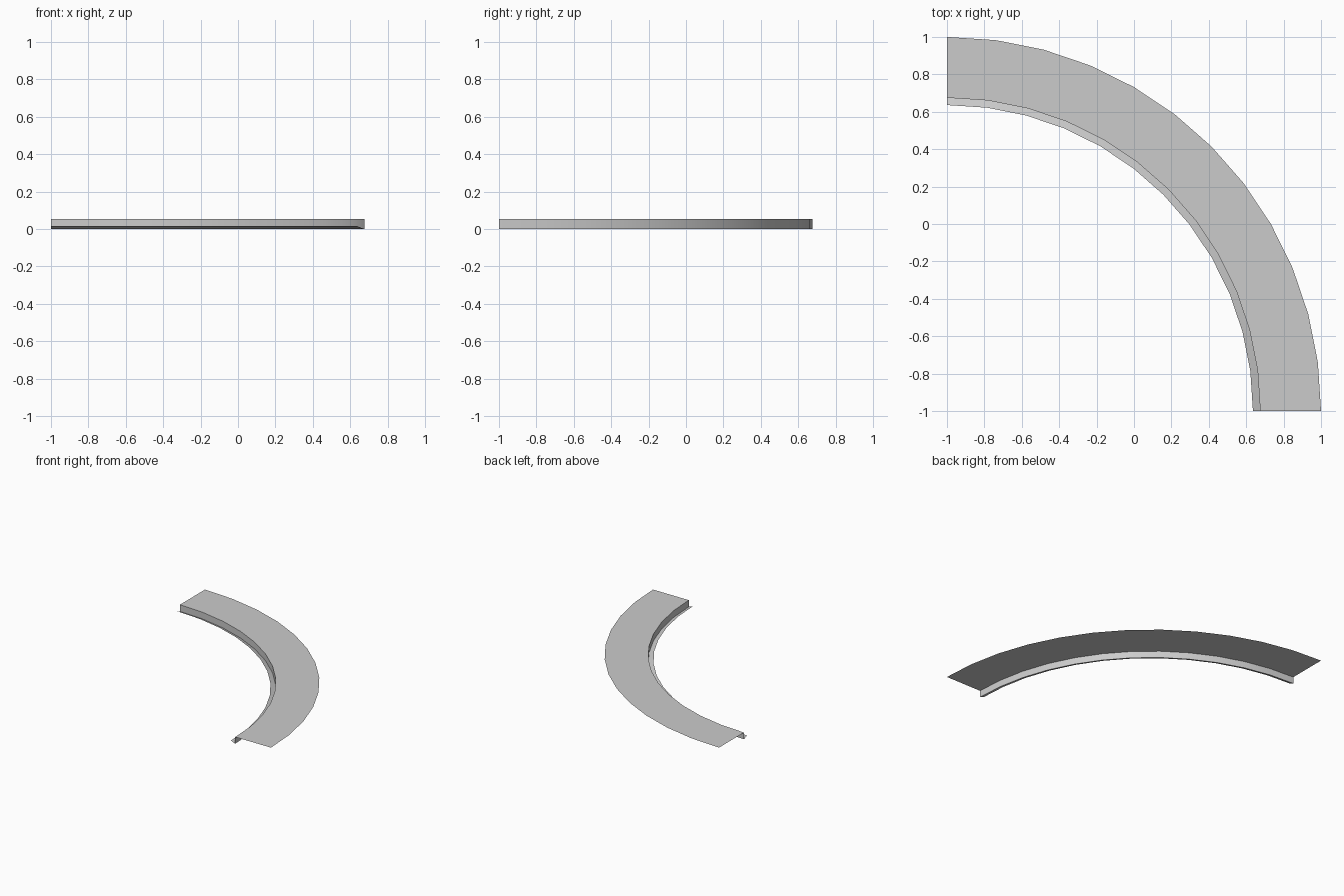
import bpy, bmesh, math
from mathutils import Vector

cube = bpy.data.objects.get("Cube")
if cube:
    bpy.data.objects.remove(cube, do_unlink=True)

# Single plain grey finish
grey = bpy.data.materials.new("light_grey")
grey.use_nodes = True
colour = (0.6, 0.6, 0.6, 1)
grey.diffuse_color = colour
grey.node_tree.nodes["Principled BSDF"].inputs["Base Color"].default_value = colour

CENTRE = Vector((-1, -1, 0))
SEGMENTS = 12


def swept_sheet(name, profile):
    """Spin an open (radius, height) profile through a quarter turn."""
    bm = bmesh.new()
    verts = [bm.verts.new(CENTRE + Vector((r, 0, z))) for r, z in profile]
    edges = [bm.edges.new(pair) for pair in zip(verts, verts[1:])]
    bmesh.ops.spin(bm, geom=verts + edges, cent=CENTRE, axis=(0, 0, 1),
                   angle=math.pi / 2, steps=SEGMENTS, use_duplicate=False)
    bm.normal_update()
    # Flat top faces up; the rest follows it around the folds
    if max(bm.faces, key=lambda f: f.calc_center_median().z).normal.z < 0:
        bmesh.ops.reverse_faces(bm, faces=bm.faces[:])
    mesh = bpy.data.meshes.new(name)
    bm.to_mesh(mesh)
    bm.free()
    mesh.materials.append(grey)
    obj = bpy.data.objects.new(name, mesh)
    bpy.context.collection.objects.link(obj)
    bpy.ops.object.select_all(action="DESELECT")
    obj.select_set(True)
    bpy.context.view_layer.objects.active = obj
    bpy.ops.object.shade_smooth_by_angle(angle=math.radians(30))
    return obj


# Thin curved panel: flat top, inner wall folded down, lip turned up and inward
swept_sheet("curved_trim_panel",
            [(2, 0.055), (1.675, 0.055), (1.675, 0), (1.636, 0.016)])
